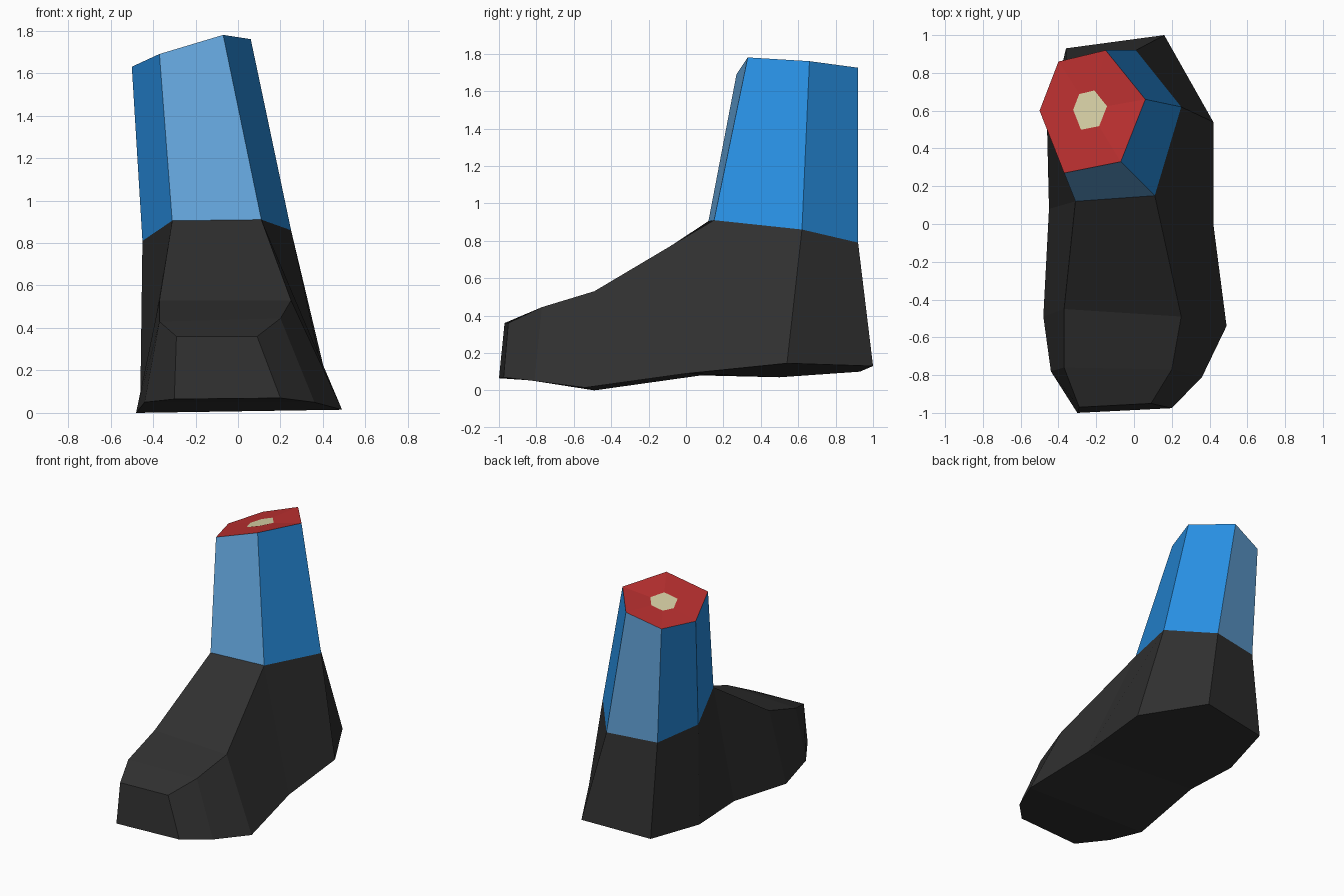
import bpy
from mathutils import Vector

if "Cube" in bpy.data.objects:
    bpy.data.objects.remove(bpy.data.objects["Cube"])


def material(name, rgb):
    m = bpy.data.materials.new(name)
    m.diffuse_color = (*rgb, 1.0)
    m.use_nodes = True
    m.node_tree.nodes["Principled BSDF"].inputs["Base Color"].default_value = m.diffuse_color
    return m


BLACK = material("black leather", (0.030, 0.030, 0.030))
BLUE = material("blue cloth", (0.021, 0.275, 0.76))
PALE = material("pale blue cloth", (0.13, 0.39, 0.74))
RED = material("red flesh", (0.50, 0.030, 0.030))
BONE = material("bone", (0.70, 0.65, 0.39))


def build(name, verts, faces, mats, slots=None):
    me = bpy.data.meshes.new(name)
    me.from_pydata([tuple(v) for v in verts], [], faces)
    for m in mats:
        me.materials.append(m)
    for p, s in zip(me.polygons, slots or [0] * len(faces)):
        p.material_index = s
    ob = bpy.data.objects.new(name, me)
    bpy.context.collection.objects.link(ob)
    return ob


def loft(n, a, b):
    """Side quads between two rings of n points starting at a and b."""
    return [(a + i, a + (i + 1) % n, b + (i + 1) % n, b + i) for i in range(n)]


def ladder(n, start, count):
    """Strips across a ring, pairing left and right points from the toe back."""
    left = [start] + [start + n - i for i in range(1, n // 2)]
    right = [start + 1 + i for i in range(n // 2)]
    return [(left[i], right[i], right[i + 1], left[i + 1]) for i in range(count)]


# Rings run counterclockwise from the left toe corner
sole = [(-0.30, -1.0, 0.065), (0.20, -0.975, 0.07), (0.36, -0.81, 0.05),
        (0.49, -0.54, 0.015), (0.42, 0.0, 0.09), (0.42, 0.54, 0.145),
        (0.16, 1.0, 0.13), (-0.36, 0.93, 0.10), (-0.46, 0.50, 0.07),
        (-0.45, 0.08, 0.08), (-0.48, -0.49, 0.0), (-0.44, -0.78, 0.05)]
ankle = [(0.11, 0.15, 0.91), (0.25, 0.62, 0.86), (0.01, 0.92, 0.79),
         (-0.36, 0.85, 0.785), (-0.45, 0.50, 0.81), (-0.31, 0.12, 0.905)]
upper = [(-0.29, -0.97, 0.36), (0.09, -0.95, 0.36), (0.20, -0.77, 0.445),
         (0.25, -0.49, 0.53)] + ankle + [(-0.37, -0.45, 0.53), (-0.37, -0.76, 0.43)]

# Boot: sides, instep strips on top, strips across the sole
underside = [f[::-1] for f in ladder(12, 0, 5)]
build("boot", sole + upper, loft(12, 0, 12) + ladder(12, 12, 3) + underside, [BLACK])

# Shin: six-sided trouser leg, paler on front and back, cut end with bone centre
cut = [Vector(p) for p in [(-0.07, 0.33, 1.78), (0.06, 0.66, 1.76), (-0.15, 0.92, 1.725),
                           (-0.40, 0.86, 1.645), (-0.50, 0.60, 1.63), (-0.37, 0.27, 1.69)]]
centre = sum(cut, Vector()) / 6
core = [centre.lerp(p, 0.32) for p in cut]
build("trouser_leg", ankle + cut, loft(6, 0, 6), [BLUE, PALE], [0, 0, 1, 0, 0, 1])
build("cut_end", cut + core, loft(6, 0, 6) + [tuple(range(6, 12))],
      [RED, BONE], [0] * 6 + [1])
